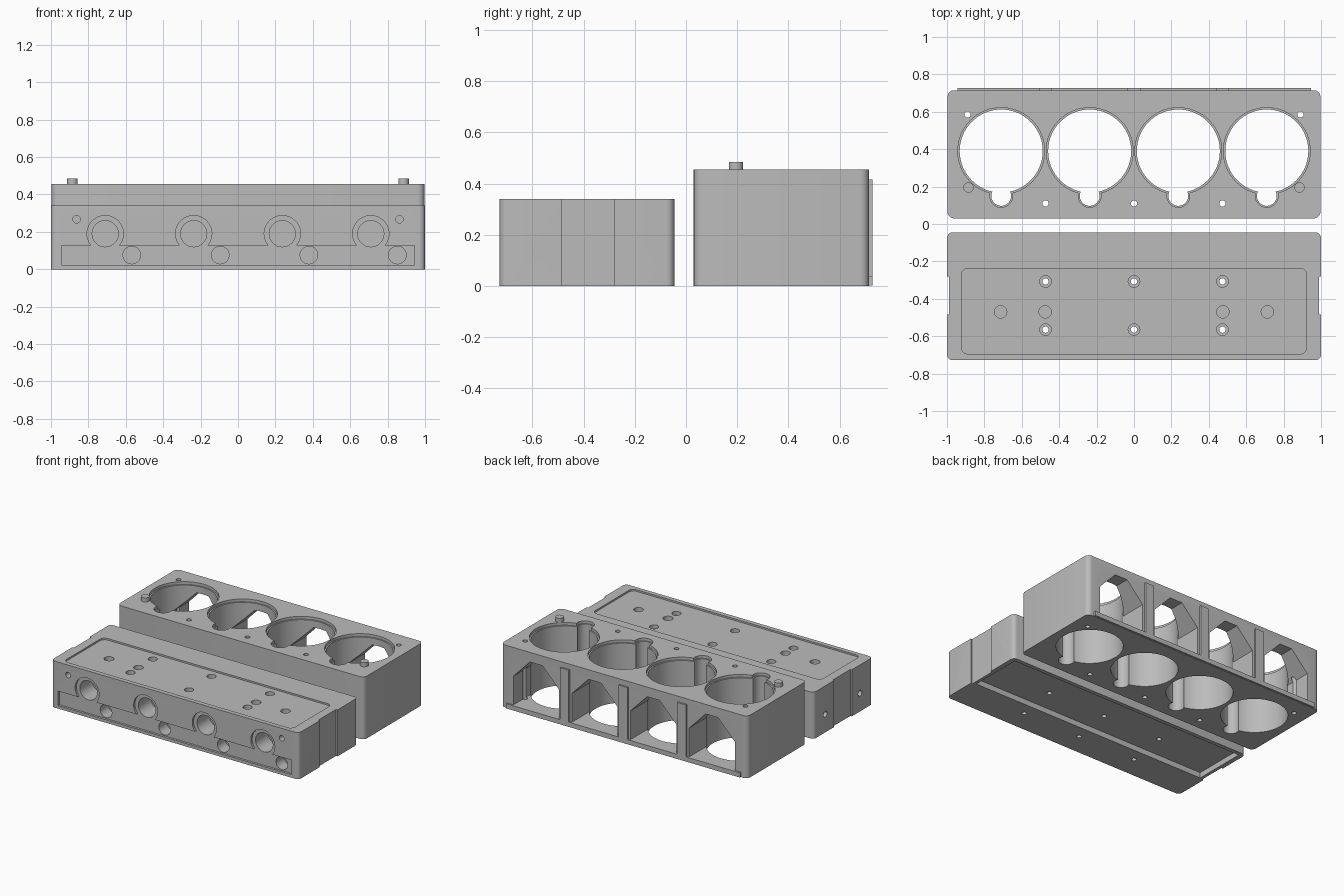
import bpy, bmesh, math
from mathutils import Matrix

if "Cube" in bpy.data.objects:
    bpy.data.objects.remove(bpy.data.objects["Cube"])

grey = bpy.data.materials.new("machined_grey")
grey.use_nodes = True
grey.diffuse_color = (0.5, 0.5, 0.5, 1)
grey.node_tree.nodes["Principled BSDF"].inputs["Base Color"].default_value = (0.5, 0.5, 0.5, 1)


def finish(name, bm):
    bmesh.ops.recalc_face_normals(bm, faces=bm.faces)
    mesh = bpy.data.meshes.new(name)
    bm.to_mesh(mesh)
    bm.free()
    mesh.materials.append(grey)
    ob = bpy.data.objects.new(name, mesh)
    bpy.context.collection.objects.link(ob)
    return ob


def box(name, x, y, z, corner=0):
    """Box from three ranges, with optionally rounded vertical corners."""
    bm = bmesh.new()
    bmesh.ops.create_cube(bm, size=1)
    for v in bm.verts:
        for i, (lo, hi) in enumerate((x, y, z)):
            v.co[i] = lo if v.co[i] < 0 else hi
    if corner:
        upright = [e for e in bm.edges if abs(e.verts[0].co.z - e.verts[1].co.z) > 1e-4]
        bmesh.ops.bevel(bm, geom=upright, offset=corner, segments=5, profile=0.5, affect='EDGES')
    return finish(name, bm)


def rod(name, axis, a, b, span, r, sides=32):
    """Cylinder along an axis; a and b are the other two coordinates in order."""
    bm = bmesh.new()
    lo, hi = span
    bmesh.ops.create_cone(bm, cap_ends=True, segments=sides, radius1=r, radius2=r, depth=hi - lo)
    mid = (lo + hi) / 2
    place = {'X': ((mid, a, b), Matrix.Rotation(math.pi / 2, 4, 'Y')),
             'Y': ((a, mid, b), Matrix.Rotation(math.pi / 2, 4, 'X')),
             'Z': ((a, b, mid), Matrix.Identity(4))}
    loc, turn = place[axis]
    bm.transform(Matrix.Translation(loc) @ turn)
    return finish(name, bm)


def prism(name, outline, y):
    """Outline in x and z, extruded along y."""
    bm = bmesh.new()
    face = bm.faces.new([bm.verts.new((px, y[0], pz)) for px, pz in outline])
    new = bmesh.ops.extrude_face_region(bm, geom=[face])["geom"]
    for v in new:
        if isinstance(v, bmesh.types.BMVert):
            v.co.y = y[1]
    return finish(name, bm)


def combine(target, tool, op='DIFFERENCE'):
    mod = target.modifiers.new("cut", 'BOOLEAN')
    mod.operation, mod.object, mod.solver = op, tool, 'EXACT'
    bpy.context.view_layer.objects.active = target
    bpy.ops.object.modifier_apply(modifier=mod.name)
    bpy.data.objects.remove(tool)


def smooth(ob):
    bpy.ops.object.select_all(action='DESELECT')
    ob.select_set(True)
    bpy.context.view_layer.objects.active = ob
    bpy.ops.object.shade_smooth_by_angle(angle=math.radians(30))


bores = [-0.71, -0.237, 0.237, 0.71]
bolts = [-0.473, 0, 0.473]

# Cylinder block: bores with a stepped rim and a side notch, open at the back
H = 0.455
block = box("cylinder_block", (-0.997, 0.997), (0.03, 0.715), (0, H), 0.035)
for x in bores:
    combine(block, rod("bore", 'Z', x, 0.39, (-0.1, 0.6), 0.222, 64))
    combine(block, rod("rim", 'Z', x, 0.39, (H - 0.02, 0.6), 0.232, 64))
    combine(block, rod("notch", 'Z', x, 0.15, (-0.1, 0.6), 0.053))
    combine(block, rod("notch_rim", 'Z', x, 0.15, (H - 0.02, 0.6), 0.061))
    house = [(-0.185, 0.035), (0.185, 0.035), (0.185, 0.245), (0.05, 0.385), (-0.05, 0.385), (-0.185, 0.245)]
    combine(block, prism("window", [(x + px, pz) for px, pz in house], (0.46, 0.8)))
for x in (-0.89, 0.89):
    combine(block, rod("corner_hole", 'Z', x, 0.585, (-0.1, 0.6), 0.017, 20))
for x in bolts:
    combine(block, rod("bolt_hole", 'Z', x, 0.11, (-0.1, 0.6), 0.017, 20))
smooth(block)

# Ribs and bottom rail on the back of the block
for i, x in enumerate(bolts):
    box(f"back_rib_{i + 1}", (x - 0.035, x + 0.035), (0.70, 0.728), (0.03, 0.415))
box("back_rail", (-0.945, 0.945), (0.70, 0.728), (0.002, 0.036))

# Locating pins on the block
for side, x in (("right", -0.885), ("left", 0.885)):
    smooth(rod(f"{side}_locating_pin", 'Z', x, 0.195, (0.40, 0.485), 0.028))

# Cylinder head: recessed top cover, front panel and hollow underside
T = 0.34
head = box("cylinder_head", (-1, 1), (-0.728, -0.045), (0, T), 0.03)
combine(head, box("top_recess", (-0.923, 0.923), (-0.695, -0.237), (T - 0.012, 0.5), 0.035))
combine(head, box("under_recess", (-0.965, 0.965), (-0.47, -0.075), (-0.1, 0.04)))
combine(head, box("front_panel", (-0.943, 0.943), (-0.9, -0.712), (0.022, 0.128)))
for s in (-1, 1):
    x = sorted((s * 0.988, s * 1.2))
    combine(head, box("end_recess", x, (-0.485, -0.28), (-0.1, 0.5)))

# Ports and plug holes on the front
for x in bores:
    combine(head, rod("port_ring", 'Y', x, 0.19, (-0.9, -0.712), 0.097, 48))
    combine(head, rod("port", 'Y', x, 0.19, (-0.9, -0.57), 0.07))
    combine(head, rod("plug_hole", 'Y', x + 0.142, 0.076, (-0.9, -0.62), 0.047))

# Small holes on the front, ends and top
for s in (-1, 1):
    combine(head, rod("front_hole", 'Y', s * 0.863, 0.267, (-0.9, -0.66), 0.02, 20))
    for y in (-0.58, -0.18):
        combine(head, rod("end_hole", 'X', y, 0.133, sorted((s * 0.93, s * 1.2)), 0.021, 20))
    for x in (0.475, 0.713):
        combine(head, rod("blind_hole", 'Z', s * x, -0.47, (0.24, 0.5), 0.033))
for x in bolts:
    for y in (-0.307, -0.565):
        combine(head, rod("bolt_seat", 'Z', x, y, (0.30, 0.5), 0.031))
        combine(head, rod("bolt_hole", 'Z', x, y, (-0.1, 0.5), 0.017, 20))
smooth(head)
